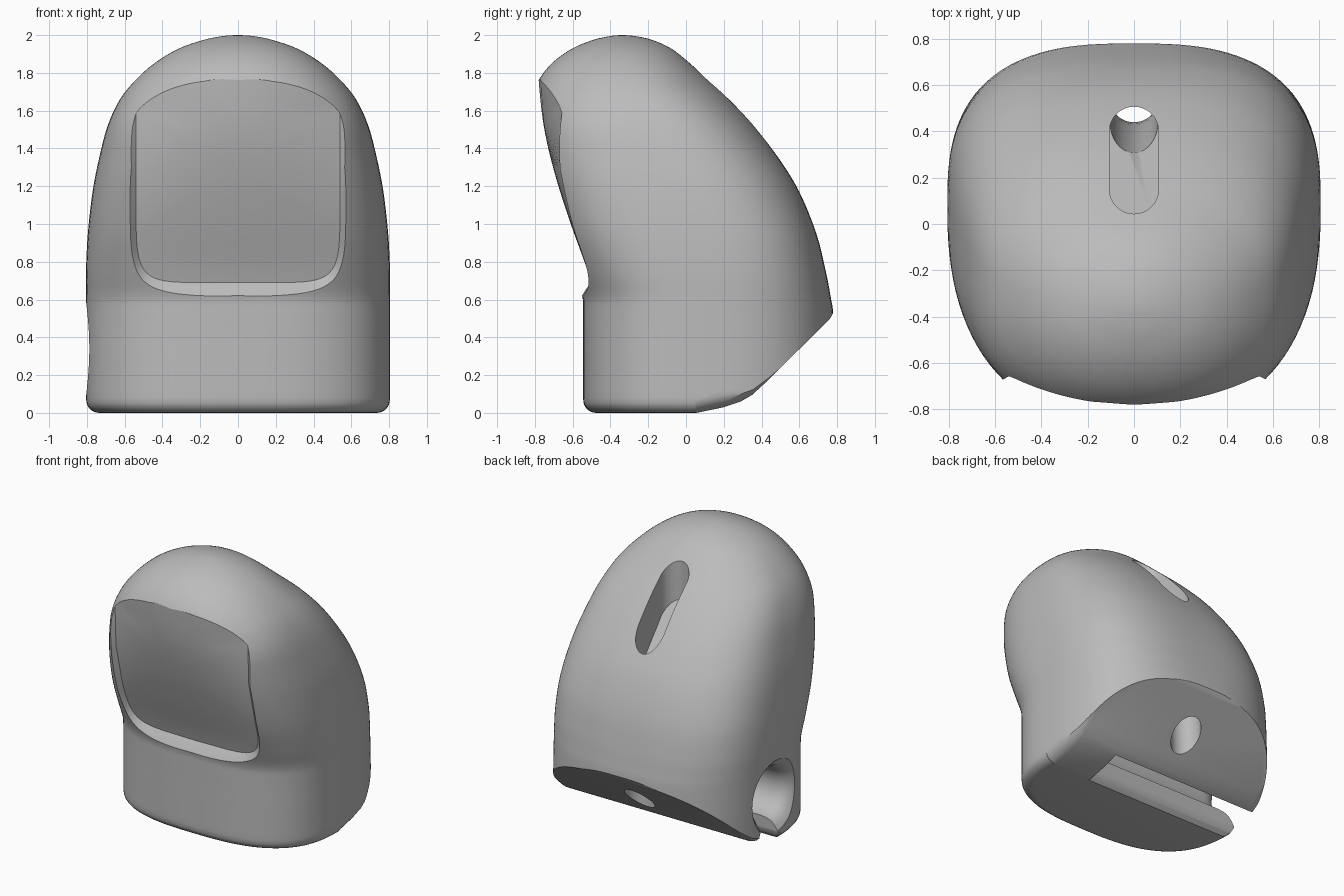
import bpy, bmesh, math
from mathutils import Vector

cube = bpy.data.objects.get("Cube")
if cube:
    bpy.data.objects.remove(cube, do_unlink=True)

grey = bpy.data.materials.new("plain_grey")
grey.use_nodes = True
grey.diffuse_color = (0.5, 0.5, 0.5, 1)
grey.node_tree.nodes["Principled BSDF"].inputs["Base Color"].default_value = (0.5, 0.5, 0.5, 1)


def spline(rows, steps):
    """Smooth curve through rows of values."""
    out = []
    for i in range(len(rows) - 1):
        a, b, c, d = (rows[min(max(i + k, 0), len(rows) - 1)] for k in (-1, 0, 1, 2))
        for s in range(steps):
            t = s / steps
            out.append([q + t / 2 * (r - p + t * (2 * p - 5 * q + 4 * r - u + t * (3 * (q - r) + u - p)))
                        for p, q, r, u in zip(a, b, c, d)])
    return out + [list(rows[-1])]


def lerp_table(table, z):
    for (z0, v0), (z1, v1) in zip(table, table[1:]):
        if z <= z1:
            return v0 + (v1 - v0) * (z - z0) / (z1 - z0)
    return table[-1][1]


def loft(name, rings):
    """Closed solid through rings of equal length, capped at both ends."""
    bm = bmesh.new()
    loops = [[bm.verts.new(p) for p in ring] for ring in rings]
    n = len(loops[0])
    for a, b in zip(loops, loops[1:]):
        for i in range(n):
            j = (i + 1) % n
            bm.faces.new((a[i], a[j], b[j], b[i]))
    bm.faces.new(loops[0][::-1])
    bm.faces.new(loops[-1])
    bmesh.ops.recalc_face_normals(bm, faces=bm.faces)
    mesh = bpy.data.meshes.new(name)
    bm.to_mesh(mesh)
    bm.free()
    mesh.materials.append(grey)
    ob = bpy.data.objects.new(name, mesh)
    bpy.context.collection.objects.link(ob)
    return ob


def circle(n):
    return [(math.cos(2 * math.pi * i / n), math.sin(2 * math.pi * i / n)) for i in range(n)]


def power(v, e):
    return math.copysign(abs(v) ** e, v)


# Hooded shell: height, half width, front, back, widest depth, front squareness
sections = [
    (0.08, 0.805, -0.545, 0.79, 0.1, 2.8),
    (0.30, 0.805, -0.545, 0.79, 0.1, 2.8),
    (0.52, 0.805, -0.545, 0.78, 0.1, 2.8),
    (0.62, 0.805, -0.55, 0.765, 0.1, 2.85),
    (0.75, 0.805, -0.60, 0.74, 0.08, 2.95),
    (0.95, 0.795, -0.69, 0.69, 0.04, 3.0),
    (1.17, 0.77, -0.77, 0.60, -0.03, 2.9),
    (1.35, 0.735, -0.82, 0.49, -0.1, 2.8),
    (1.52, 0.69, -0.84, 0.36, -0.18, 2.7),
    (1.66, 0.625, -0.82, 0.23, -0.24, 2.5),
    (1.77, 0.535, -0.775, 0.11, -0.29, 2.3),
    (1.86, 0.43, -0.70, 0.01, -0.32, 2.2),
    (1.93, 0.31, -0.60, -0.08, -0.34, 2.1),
    (1.975, 0.18, -0.49, -0.18, -0.34, 2),
    (1.995, 0.08, -0.40, -0.27, -0.34, 2),
    (2.0, 0.01, -0.35, -0.33, -0.34, 2),
]


def shell_ring(z, w, front, back, mid, nf, inset=0):
    ring = []
    for c, s in circle(120):
        n = nf if s < 0 else 2 + (nf - 2) * 0.8
        depth = (mid - front if s < 0 else back - mid) - inset
        ring.append((power(c, 2 / n) * (w - inset), mid + power(s, 2 / n) * depth, z))
    return ring


foot = [shell_ring(0.07 * (1 - math.cos(a)), *sections[0][1:], inset=0.07 * (1 - math.sin(a)))
        for a in (math.radians(d) for d in range(0, 90, 15))]
body = loft("hooded_shell", foot + [shell_ring(*r) for r in spline(sections, 4)])

# Front window recess: curved panel with a flared rim
panel_depth = spline([(0.55, -0.49), (0.7, -0.505), (1.0, -0.61), (1.25, -0.69),
                      (1.5, -0.75), (1.76, -0.78), (2.1, -0.80)], 6)
panel_bulge = [(0.5, 0.02), (0.8, 0.03), (1.2, 0.045), (1.4, 0.07), (1.6, 0.11), (2.1, 0.12)]
center = 1.3


def panel_y(x, z):
    return lerp_table(panel_depth, z) + lerp_table(panel_bulge, z) * (x / 0.54) ** 2


def window_ring(scale, forward=0.0, flat=None):
    ring = []
    for c, s in circle(96):
        e = 2 / 7
        x, z = power(c, e) * 0.54 * scale, center + power(s, e) * 0.61 * scale
        y = panel_y(x, z) - forward if flat is None else flat
        ring.append((x, y, z))
    return ring


window = loft("window_cutter",
              [window_ring(k / 10) for k in (0.1, 1, 2, 3, 4, 5, 6, 7, 8, 9, 10)]
              + [window_ring(1.06, 0.035), window_ring(1.13, 0.065), window_ring(1.16, flat=-1.4)])

# Sloping underside at the back, rounded up at both sides
slope = [(0.05, -0.001), (0.2, 0.03), (0.29, 0.06), (0.35, 0.095), (0.41, 0.15),
         (0.76, 0.495), (0.78, 0.53), (1.2, 0.56), (1.2, -0.3), (0.05, -0.3)]
rounding = [(0.73, 0), (0.755, 0.007), (0.78, 0.022), (0.795, 0.04), (0.806, 0.07), (1.1, 0.07)]
lifts = [(-x, lift) for x, lift in reversed(rounding)] + rounding
underside = loft("underside_cutter", [[(x, y, z + lift) for y, z in slope] for x, lift in lifts])

# Side bore with a rounded mouth, and the wide slit under it
bore_profile = [(0.42, 0.185), (-0.66, 0.185), (-0.71, 0.19), (-0.75, 0.205), (-0.78, 0.235), (-0.8, 0.265), (-1, 0.28)]
bore = loft("bore_cutter", [[(x, 0.11 + r * c, 0.34 + r * s) for c, s in circle(64)] for x, r in bore_profile])
slit_profile = [(0.02, -0.2), (0.03, 0.0), (0.06, 0.025), (0.08, 0.07), (0.085, 0.3),
                (0.275, 0.3), (0.275, 0.13), (0.29, 0.085), (0.32, 0.06), (0.32, -0.2)]
slit = loft("slit_cutter", [[(x, y, z) for y, z in slit_profile] for x in (-1.1, 0.42)])

# Cord slot in the upper back, with an inclined floor
slot_outline = [(0.106 * c, 0.275 + 0.106 * s + math.copysign(0.125, s)) for c, s in circle(48)]
slot = loft("slot_cutter", [[(x, y, 1.6 - 1.2 * y) for x, y in slot_outline],
                            [(x, y, 2.1) for x, y in slot_outline]])

# Cord channel from the slot down to the sloping underside
path = [Vector((0, y, z)) for y, z in spline([(0.55, -0.1), (0.53, 0.4), (0.465, 0.9), (0.4, 1.3)], 8)]
tube = []
for i, p in enumerate(path):
    along = (path[min(i + 1, len(path) - 1)] - path[max(i - 1, 0)]).normalized()
    side = Vector((1, 0, 0))
    tube.append([p + 0.103 * (c * side + s * along.cross(side)) for c, s in circle(48)])
channel = loft("channel_cutter", tube)

# Carve the shell, then smooth it
bpy.ops.object.select_all(action="DESELECT")
bpy.context.view_layer.objects.active = body
body.select_set(True)
for cutter in (window, underside, bore, slit, slot, channel):
    cutter.hide_render = True
    mod = body.modifiers.new(cutter.name, "BOOLEAN")
    mod.operation = "DIFFERENCE"
    mod.solver = "EXACT"
    mod.object = cutter
    bpy.ops.object.modifier_apply(modifier=mod.name)
    bpy.data.objects.remove(cutter, do_unlink=True)
bpy.ops.object.shade_smooth_by_angle(angle=math.radians(32))
